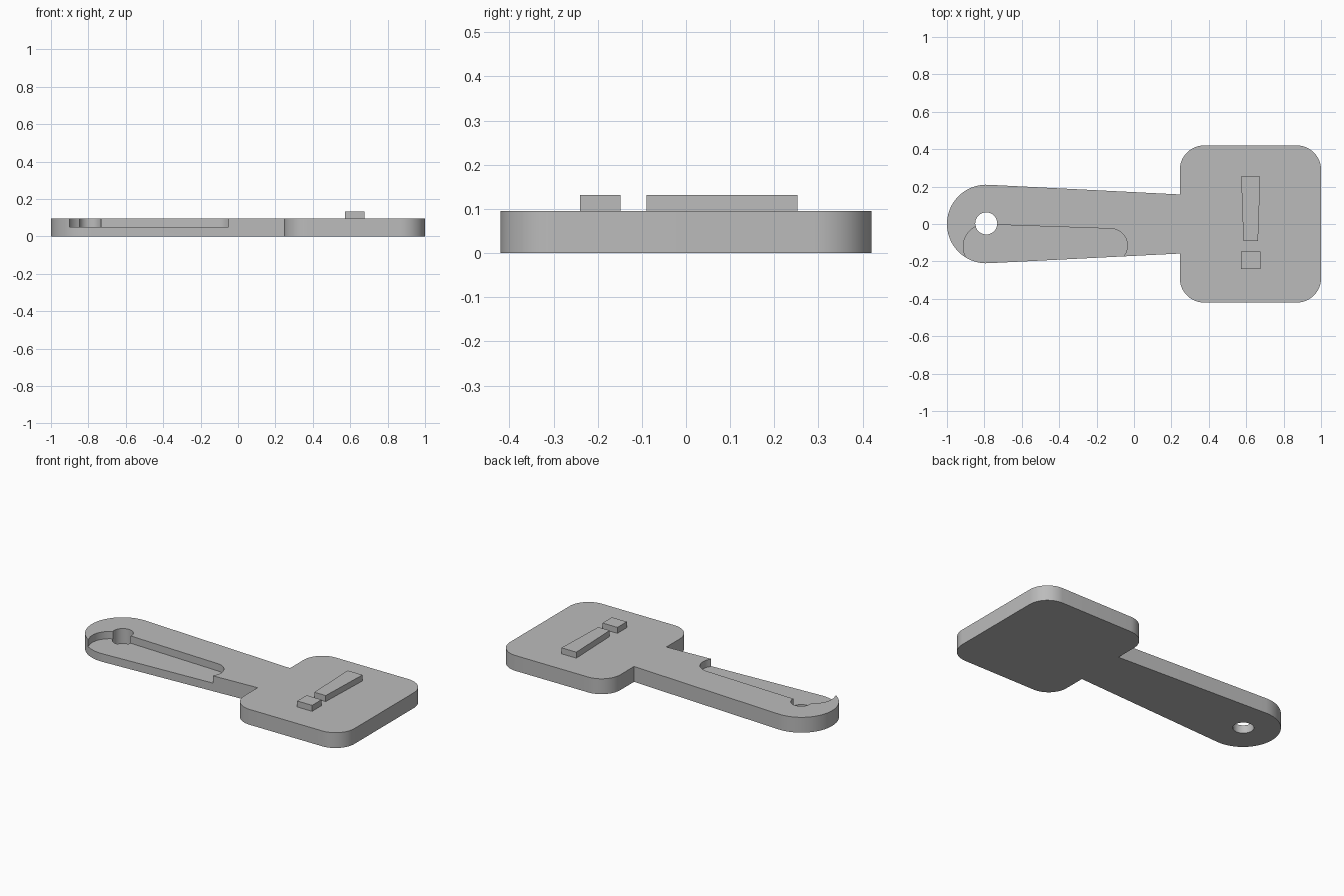
import bpy, bmesh
from math import sin, cos, radians

if "Cube" in bpy.data.objects:
    bpy.data.objects.remove(bpy.data.objects["Cube"], do_unlink=True)

grey = bpy.data.materials.new("plain grey")
grey.use_nodes = True
grey.diffuse_color = (0.5, 0.5, 0.5, 1)
grey.node_tree.nodes["Principled BSDF"].inputs["Base Color"].default_value = (0.5, 0.5, 0.5, 1)

TOP = 0.095


def arc(cx, cy, r, start, end, steps=16):
    """Points along an arc, angles in degrees."""
    angles = [radians(start + (end - start) * i / steps) for i in range(steps + 1)]
    return [(cx + r * cos(a), cy + r * sin(a)) for a in angles]


def prism(name, outline, z0, z1):
    """Extrude a flat outline between two heights."""
    bm = bmesh.new()
    face = bm.faces.new([bm.verts.new((x, y, z0)) for x, y in outline])
    top = bmesh.ops.extrude_face_region(bm, geom=[face])["geom"]
    verts = [v for v in top if isinstance(v, bmesh.types.BMVert)]
    bmesh.ops.translate(bm, verts=verts, vec=(0, 0, z1 - z0))
    bmesh.ops.recalc_face_normals(bm, faces=bm.faces)
    mesh = bpy.data.meshes.new(name)
    bm.to_mesh(mesh)
    bm.free()
    mesh.materials.append(grey)
    obj = bpy.data.objects.new(name, mesh)
    bpy.context.collection.objects.link(obj)
    return obj


def cut(target, cutter):
    """Subtract the cutter from the target, then remove the cutter."""
    cutter.hide_render = True
    mod = target.modifiers.new("cut", 'BOOLEAN')
    mod.operation = 'DIFFERENCE'
    mod.solver = 'EXACT'
    mod.object = cutter
    bpy.context.view_layer.objects.active = target
    bpy.ops.object.modifier_apply(modifier=mod.name)
    bpy.data.objects.remove(cutter, do_unlink=True)


# Body: tapered handle with a round end, joined to a rounded square head
outline = arc(-0.79, 0, 0.21, 87, 273, 40)
outline += [(0.245, -0.158)]
for cx, cy, start in [(0.375, -0.29, 180), (0.87, -0.29, 270),
                      (0.87, 0.29, 0), (0.375, 0.29, 90)]:
    outline += arc(cx, cy, 0.13, start, start + 90)
outline += [(0.245, 0.158)]
body = prism("key_body", outline, 0, TOP)

# Shallow pocket, open along the front edge of the handle
pocket = [(-0.9, -0.3), (-0.05, -0.3)]
pocket += arc(-0.125, -0.115, 0.09, -35, 87)
pocket += arc(-0.795, -0.12, 0.118, 87, 207)
cut(body, prism("pocket_cutter", pocket, 0.05, 0.2))

# Ring hole through the handle
cut(body, prism("hole_cutter", arc(-0.79, 0.003, 0.059, 0, 348.75, 31), -0.1, 0.2))

bpy.ops.object.select_all(action='DESELECT')
body.select_set(True)
bpy.context.view_layer.objects.active = body
bpy.ops.object.shade_smooth_by_angle(angle=radians(30))

# Raised mark on the head: tapered bar and small block
prism("raised_bar", [(0.585, -0.09), (0.663, -0.09), (0.675, 0.253), (0.573, 0.253)],
      TOP - 0.005, 0.132)
prism("raised_block", [(0.573, -0.24), (0.675, -0.24), (0.675, -0.148), (0.573, -0.148)],
      TOP - 0.005, 0.132)
